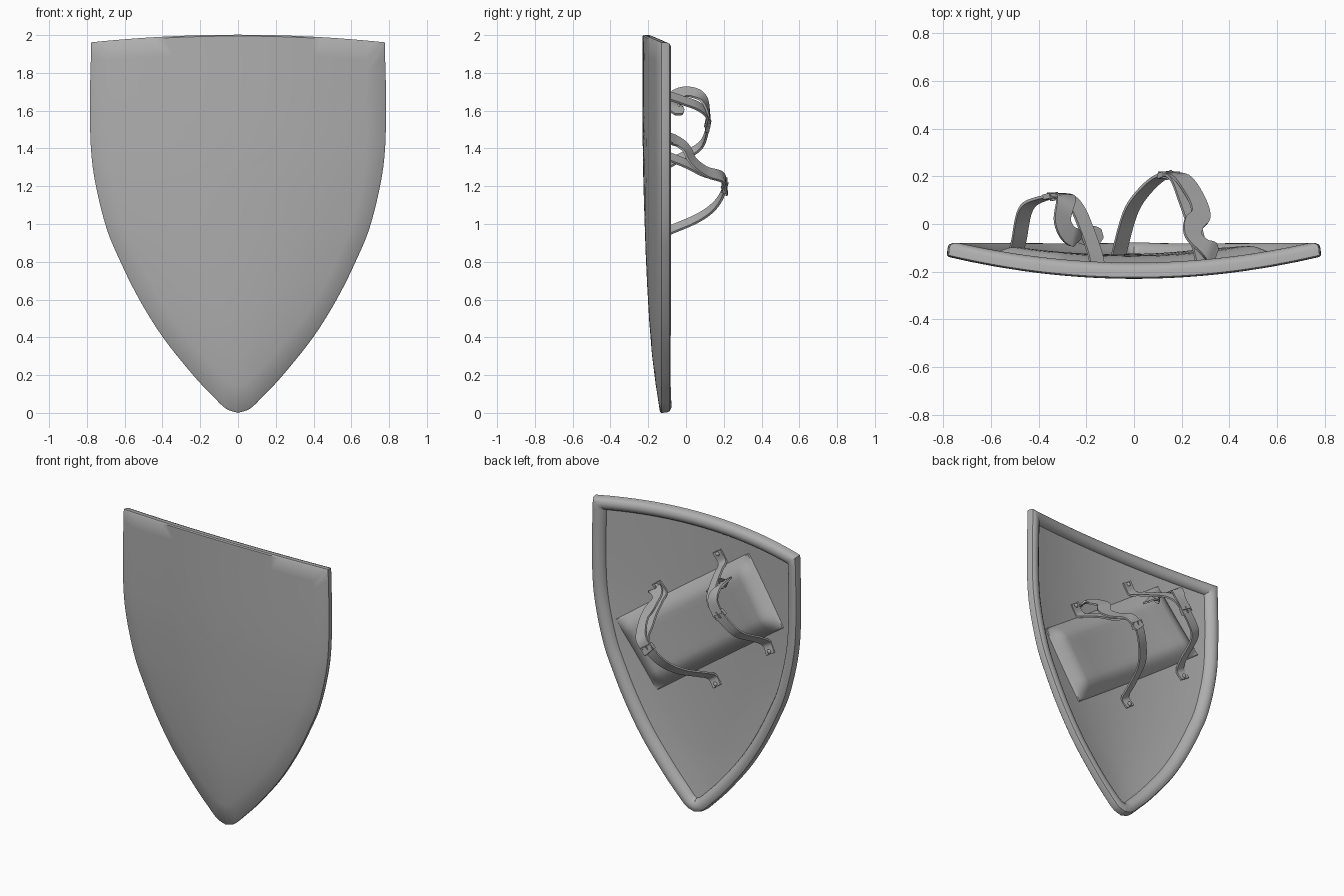
import bpy, bmesh, math
from mathutils import Vector, Matrix

if "Cube" in bpy.data.objects:
    bpy.data.objects.remove(bpy.data.objects["Cube"])

grey = bpy.data.materials.new("dark_grey")
grey.diffuse_color = (0.43, 0.43, 0.43, 1)
grey.use_nodes = True
grey.node_tree.nodes["Principled BSDF"].inputs["Base Color"].default_value = grey.diffuse_color

# ---------- helpers ----------
def finish(name, bm, angle=40):
    bmesh.ops.remove_doubles(bm, verts=bm.verts, dist=1e-5)
    bmesh.ops.recalc_face_normals(bm, faces=bm.faces)
    me = bpy.data.meshes.new(name)
    bm.to_mesh(me)
    bm.free()
    me.materials.append(grey)
    ob = bpy.data.objects.new(name, me)
    bpy.context.collection.objects.link(ob)
    bpy.ops.object.select_all(action='DESELECT')
    ob.select_set(True)
    bpy.context.view_layer.objects.active = ob
    bpy.ops.object.shade_smooth_by_angle(angle=math.radians(angle))
    return ob

def spline(pts, n):
    """Catmull-Rom curve through pts, n steps per span."""
    p = [Vector(q) for q in pts]
    p = [2 * p[0] - p[1]] + p + [2 * p[-1] - p[-2]]
    out = []
    for i in range(1, len(p) - 2):
        a, b, c, d = p[i - 1:i + 3]
        for k in range(n):
            t = k / n
            out.append(0.5 * (2 * b + (c - a) * t + (2 * a - 5 * b + 4 * c - d) * t * t
                              + (3 * b - a - 3 * c + d) * t ** 3))
    return out + [p[-2]]

def lerp_table(tab, z):
    for (z0, v0), (z1, v1) in zip(tab, tab[1:]):
        if z <= z1:
            return v0 + (v1 - v0) * max(0, z - z0) / (z1 - z0)
    return tab[-1][1]

def bridge(bm, r0, r1, closed=True):
    n = len(r0)
    for i in range(n if closed else n - 1):
        j = (i + 1) % n
        bm.faces.new((r0[i], r0[j], r1[j], r1[i]))

# ---------- shield outline and curved face ----------
side = spline([(0.775, 1.96), (0.782, 1.6), (0.767, 1.3), (0.701, 1.0), (0.62, 0.8), (0.52, 0.6),
               (0.395, 0.4), (0.235, 0.2), (0.13, 0.088), (0.062, 0.024), (0, 0.002)], 5)
width = sorted((p.y, p.x) for p in side)
bulge = [(q.x, q.y) for q in spline([(0, 0), (0.2, 0.33), (0.4, 0.56), (0.7, 0.76), (1, 0.89),
                                     (1.4, 1), (2.01, 1)], 6)]

def face_y(x, z):
    w = max(lerp_table(width, z), 1e-3)
    return -0.137 - 0.092 * max(0, 1 - (x / w) ** 2) * lerp_table(bulge, z)

top = []
for i in range(1, 24):
    x = -0.775 + 1.55 * i / 24
    top.append(Vector((x, 1.96 + 0.04 * (1 - (x / 0.775) ** 2))))
outline = side + [Vector((-p.x, p.y)) for p in side[-2::-1]] + top   # clockwise from top right
N = len(outline)

def inset(d):
    out = []
    for i, p in enumerate(outline):
        t0 = (p - outline[i - 1]).normalized()
        t1 = (outline[(i + 1) % N] - p).normalized()
        n0, n1 = Vector((t0.y, -t0.x)), Vector((t1.y, -t1.x))
        m = (n0 + n1).normalized()
        q = p + m * d / max(0.4, m.dot(n0))
        if abs(p.x) < 1e-6 or q.x * p.x < 0:
            q.x = 0
        out.append(q)
    return out

def ring(bm, d, off, scale=1):
    c = Vector((0, 1.2))
    vs = []
    for q in inset(d):
        q = c + (q - c) * scale
        vs.append(bm.verts.new((q.x, face_y(q.x, q.y) + off, q.y)))
    return vs

def fill(bm, start, d, off):
    last = start
    for s in (0.88, 0.75, 0.6, 0.45, 0.3, 0.15):
        nxt = ring(bm, d, off, s)
        bridge(bm, last, nxt)
        last = nxt
    c = bm.verts.new((0, face_y(0, 1.2) + off, 1.2))
    for i in range(N):
        bm.faces.new((last[i], last[(i + 1) % N], c))

# shield body: front face, rounded back rim, recessed back panel
bm = bmesh.new()
profile = [(0.005, 0), (-0.002, 0.006), (0.0, 0.035), (0.006, 0.052), (0.022, 0.063), (0.04, 0.067),
           (0.058, 0.063), (0.074, 0.052), (0.083, 0.036), (0.084, 0.028)]
rings = [ring(bm, d, o) for d, o in profile]
for a, b in zip(rings, rings[1:]):
    bridge(bm, a, b)
fill(bm, rings[0], *profile[0])
fill(bm, rings[-1], *profile[-1])
finish("shield_body", bm)

# ---------- arm pad: flange plus rounded cushion ----------
ang = math.radians(35.5)
U = Vector((math.cos(ang), 0, -math.sin(ang)))
V = Vector((math.sin(ang), 0, math.cos(ang)))
C, L, W = Vector((-0.01, 0, 1.285)), 0.6, 0.256

def stations(h):
    edge = [0, 0.004, 0.012, 0.016, 0.026, 0.045, 0.065, 0.09, 0.115]
    inner = [-h + 0.115 + (2 * h - 0.23) * i / 8 for i in range(1, 8)]
    return [-h + e for e in edge] + inner + [h - e for e in reversed(edge)]

bm = bmesh.new()
grid = []
for a in stations(L):
    row = []
    for b in stations(W):
        t = [min(1, max(0, (e - 0.004) / 0.11)) for e in (L - abs(a), W - abs(b))]
        h = 0.06 * math.sin(t[0] * math.pi / 2) * math.sin(t[1] * math.pi / 2)
        p = C + U * a + V * b
        base = 0.028 if min(L - abs(a), W - abs(b)) < 0.002 else 0.036
        row.append(bm.verts.new((p.x, face_y(p.x, p.z) + base + h, p.z)))
    grid.append(row)
for r0, r1 in zip(grid, grid[1:]):
    bridge(bm, r0, r1, closed=False)
finish("arm_pad", bm)

# ---------- leather straps ----------
def strap(name, pts, w=0.07, th=0.012, round_end=False):
    path = spline(pts, 6)
    bm = bmesh.new()
    prev = None
    for i, p in enumerate(path):
        t = (path[min(i + 1, len(path) - 1)] - path[max(i - 1, 0)]).normalized()
        wv = (U - t * U.dot(t)).normalized()
        n = t.cross(wv) * th / 2
        k = len(path) - 1 - i
        hw = w / 2 * ([0.45, 0.75, 0.93][k] if round_end and k < 3 else 1)
        sec = [bm.verts.new(p + wv * s * hw + n * m) for s, m in ((-1, -1), (1, -1), (1, 1), (-1, 1))]
        if prev:
            bridge(bm, prev, sec)
        else:
            bm.faces.new(sec)
        prev = sec
    bm.faces.new(prev)
    finish(name, bm, 35)

def on_panel(x, z, lift=0.036):
    return (x, face_y(x, z) + lift, z)

def rivet(name, x, z):
    bm = bmesh.new()
    m = Matrix.Translation(on_panel(x, z, 0.044)) @ Matrix.Diagonal((1, 0.6, 1, 1))
    bmesh.ops.create_uvsphere(bm, u_segments=12, v_segments=8, radius=0.014, matrix=m)
    finish(name, bm)

def buckle(name, pos, tangent):
    """Rectangular frame of four bars with a pin on each face."""
    t = Vector(tangent).normalized()
    wv = (U - t * U.dot(t)).normalized()
    n = t.cross(wv)
    rot = Matrix((wv, t, n)).transposed().to_4x4()
    bm = bmesh.new()
    for c, s in (((0, 0.018, 0), (0.088, 0.008, 0.022)), ((0, -0.018, 0), (0.088, 0.008, 0.022)),
                 ((0.04, 0, 0), (0.008, 0.036, 0.022)), ((-0.04, 0, 0), (0.008, 0.036, 0.022)),
                 ((0, 0, -0.012), (0.008, 0.046, 0.008)), ((0, 0, 0.012), (0.008, 0.046, 0.008))):
        m = Matrix.Translation(pos) @ rot @ Matrix.Translation(c) @ Matrix.Diagonal((*s, 1))
        bmesh.ops.create_cube(bm, size=1, matrix=m)
    finish(name, bm)

# hand strap (upper) with its loose end
strap("hand_strap", [on_panel(-0.545, 1.215), on_panel(-0.51, 1.275), (-0.485, -0.08, 1.325),
                     (-0.455, 0.06, 1.40), (-0.39, 0.105, 1.47), (-0.29, 0.115, 1.57),
                     (-0.24, 0.07, 1.62), (-0.20, -0.02, 1.655), (-0.165, -0.12, 1.69),
                     on_panel(-0.145, 1.72), on_panel(-0.10, 1.785)])
strap("hand_strap_tail", [(-0.33, 0.125, 1.53), (-0.285, 0.115, 1.61), (-0.29, 0.08, 1.675),
                          (-0.30, 0.01, 1.70), (-0.265, -0.05, 1.68), (-0.20, -0.055, 1.63),
                          (-0.135, -0.04, 1.58)], 0.08, round_end=True)
buckle("hand_buckle", (-0.335, 0.115, 1.53), (0.09, 0.02, 0.1))

# forearm strap (lower) with its loose end
strap("forearm_strap", [on_panel(-0.115, 0.865), on_panel(-0.075, 0.92), (-0.055, -0.09, 0.965),
                        (-0.01, 0.06, 1.03), (0.06, 0.155, 1.10), (0.13, 0.205, 1.19),
                        (0.18, 0.19, 1.245), (0.22, 0.09, 1.275), (0.25, 0, 1.32),
                        (0.275, -0.1, 1.36), on_panel(0.30, 1.39), on_panel(0.35, 1.455)])
strap("forearm_strap_tail", [(0.13, 0.215, 1.18), (0.20, 0.195, 1.245), (0.26, 0.11, 1.275),
                             (0.28, 0.04, 1.33), (0.25, 0.0, 1.40), (0.25, -0.05, 1.44),
                             (0.30, -0.10, 1.45), (0.345, -0.125, 1.42)], 0.085, round_end=True)
buckle("forearm_buckle", (0.145, 0.205, 1.205), (0.07, 0.03, 0.1))

for i, (x, z) in enumerate([(-0.535, 1.232), (-0.11, 1.77), (-0.105, 0.88), (0.34, 1.44)]):
    rivet("strap_rivet_%d" % (i + 1), x, z)
